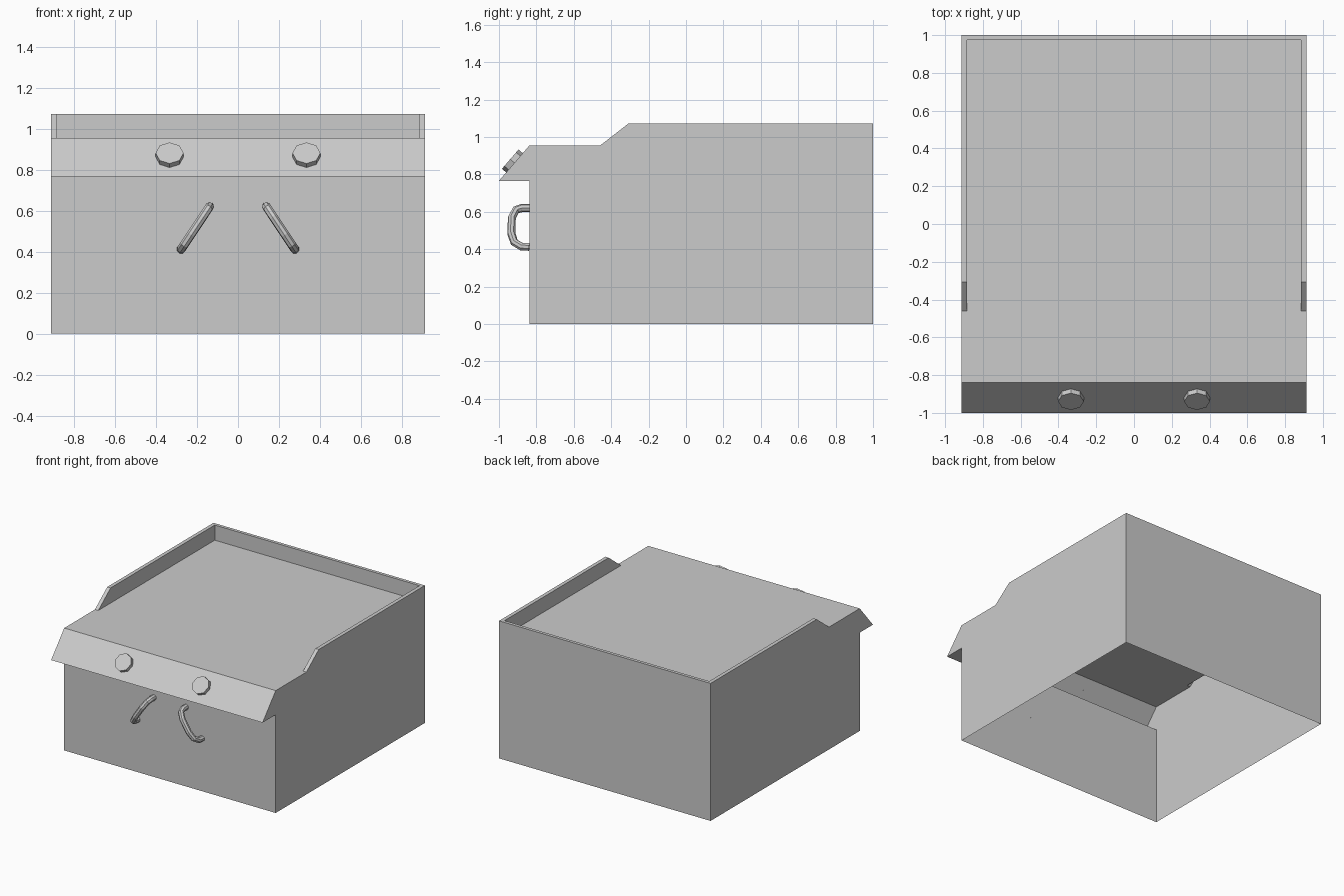
import bpy, bmesh, math
from mathutils import Vector

if "Cube" in bpy.data.objects:
    bpy.data.objects.remove(bpy.data.objects["Cube"])

W, WI = 0.912, 0.883          # outer half width, half width inside the rim
TOP, DECK, LIP = 1.072, 0.954, 0.766
FRONT = -0.838


def link(name, bm):
    me = bpy.data.meshes.new(name)
    bm.to_mesh(me)
    bm.free()
    ob = bpy.data.objects.new(name, me)
    bpy.context.collection.objects.link(ob)
    return ob


# Body: open-bottomed shell with raised rim around the cooking deck
side = [(FRONT, 0), (FRONT, LIP), (-1, LIP), (FRONT, DECK),
        (-0.46, DECK), (-0.308, TOP), (1, TOP), (1, 0)]
rim = [(-0.46, DECK), (-0.308, TOP), (0.975, TOP), (0.975, DECK)]
bm = bmesh.new()
O = {s: [bm.verts.new((s * W, y, z)) for y, z in side] for s in (-1, 1)}
I = {s: [bm.verts.new((s * WI, y, z)) for y, z in rim] for s in (-1, 1)}
L, R, l, r = O[-1], O[1], I[-1], I[1]
for a in (0, 1, 2, 6):                                # front, lip underside, panel, back
    bm.faces.new((L[a], R[a], R[a + 1], L[a + 1]))
for o, i in ((L, l), (R, r)):
    bm.faces.new(o)                                   # side wall
    bm.faces.new((o[4], o[5], i[1], i[0]))            # rim ramp
    bm.faces.new((o[5], o[6], i[2], i[1]))            # rim top
    bm.faces.new(i)                                   # rim inside
bm.faces.new((L[6], R[6], r[2], l[2]))                # back rim top
bm.faces.new((l[2], r[2], r[3], l[3]))                # back rim inside
bm.faces.new((L[3], R[3], R[4], r[0], r[3], l[3], l[0], L[4]))  # deck
bmesh.ops.recalc_face_normals(bm, faces=bm.faces)
link("griddle_body", bm)

# Control knobs: octagonal discs sitting on the sloped panel
normal = Vector((0, LIP - DECK, FRONT + 1)).normalized()
for s, tag in ((-1, "left"), (1, "right")):
    bm = bmesh.new()
    bmesh.ops.create_cone(bm, cap_ends=True, segments=8,
                          radius1=0.068, radius2=0.068, depth=0.03)
    bmesh.ops.rotate(bm, verts=bm.verts, cent=(0, 0, 0),
                     matrix=normal.to_track_quat('Z', 'Y').to_matrix())
    knob = link("knob_" + tag, bm)
    knob.location = Vector((s * 0.334, -0.917, 0.862)) + normal * 0.015

# Handles: bent tubes slanting outwards down the front
bend = [(0, FRONT), (0, -0.88), (0.05, -0.91), (0.25, -0.931),
        (0.65, -0.934), (0.88, -0.918), (0.99, -0.88), (1, FRONT)]
for s, tag in ((-1, "left"), (1, "right")):
    cu = bpy.data.curves.new("handle_" + tag, 'CURVE')
    cu.dimensions = '3D'
    cu.bevel_depth = 0.022
    cu.bevel_resolution = 2
    sp = cu.splines.new('POLY')
    sp.points.add(len(bend) - 1)
    sp.use_smooth = False
    for p, (t, y) in zip(sp.points, bend):
        p.co = (s * (0.139 + 0.138 * t), y, 0.62 - 0.208 * t, 1)
    ob = bpy.data.objects.new("handle_" + tag, cu)
    bpy.context.collection.objects.link(ob)
    bpy.ops.object.select_all(action='DESELECT')
    ob.select_set(True)
    bpy.context.view_layer.objects.active = ob
    bpy.ops.object.convert(target='MESH')
